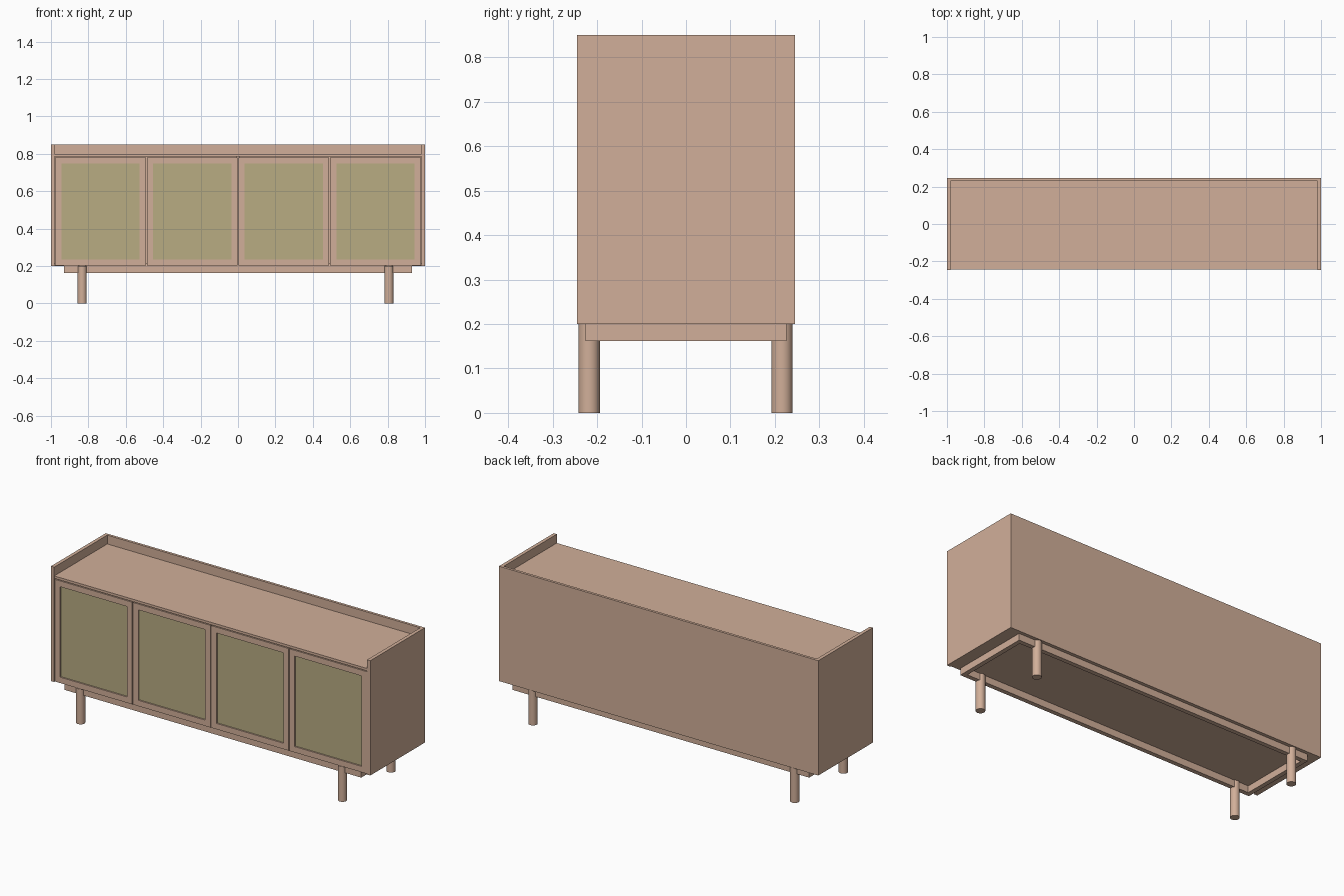
import bpy, bmesh, math
from mathutils import Matrix, Vector

if "Cube" in bpy.data.objects:
    bpy.data.objects.remove(bpy.data.objects["Cube"])


def material(name, color):
    m = bpy.data.materials.new(name)
    m.diffuse_color = (*color, 1.0)
    m.use_nodes = True
    m.node_tree.nodes["Principled BSDF"].inputs["Base Color"].default_value = m.diffuse_color
    return m


wood = material("light_wood", (0.64, 0.43, 0.32))
woven = material("woven_olive", (0.48, 0.415, 0.225))


def make(name, bm, mat):
    mesh = bpy.data.meshes.new(name)
    bm.to_mesh(mesh)
    bm.free()
    mesh.materials.append(mat)
    ob = bpy.data.objects.new(name, mesh)
    bpy.context.collection.objects.link(ob)
    return ob


def add_box(bm, lo, hi):
    lo, hi = Vector(lo), Vector(hi)
    m = Matrix.Translation((lo + hi) / 2) @ Matrix.Diagonal((*(hi - lo), 1))
    bmesh.ops.create_cube(bm, size=1, matrix=m)


def boxes(name, mat, *spans):
    bm = bmesh.new()
    for lo, hi in spans:
        add_box(bm, lo, hi)
    return make(name, bm, mat)


def frame_xz(name, mat, x0, x1, z0, z1, y0, y1, w):
    # four rails around an open rectangle facing the front
    return boxes(name, mat,
                 ((x0, y0, z0), (x0 + w, y1, z1)),
                 ((x1 - w, y0, z0), (x1, y1, z1)),
                 ((x0 + w, y0, z0), (x1 - w, y1, z0 + w)),
                 ((x0 + w, y0, z1 - w), (x1 - w, y1, z1)))


# cabinet body: sides and back rise above the top board to form a lip
D, B, H = 0.245, 0.20, 0.85
for label, s in (("left", -1), ("right", 1)):
    xs = sorted((s * 0.98, s))
    boxes(label + "_side", wood, ((xs[0], -D, B), (xs[1], D, H)))
boxes("back_panel", wood, ((-0.98, 0.23, B), (0.98, D, H)))
boxes("top_board", wood, ((-0.98, -D + 0.001, 0.786), (0.98, 0.23, 0.80)))
boxes("bottom_board", wood, ((-0.98, -0.222, B), (0.98, 0.23, 0.215)))
boxes("centre_divider", wood, ((-0.008, -0.215, 0.215), (0.008, 0.23, 0.786)))

# four framed doors with woven insets
pitch, gap = 0.49, 0.0025
for i in range(4):
    x0 = -0.98 + i * pitch + gap
    x1 = x0 + pitch - 2 * gap
    z0, z1, w = 0.203, 0.781, 0.033
    frame_xz(f"door_frame_{i + 1}", wood, x0, x1, z0, z1, -0.243, -0.223, w)
    boxes(f"door_inset_{i + 1}", woven,
          ((x0 + w, -0.235, z0 + w), (x1 - w, -0.228, z1 - w)))

# base frame under the body
X, Y, T, Z0 = 0.93, 0.226, 0.025, 0.162
boxes("base_frame", wood,
      ((-X, -Y, Z0), (X, -Y + T, B)),
      ((-X, Y - T, Z0), (X, Y, B)),
      ((-X, -Y + T, Z0), (-X + T, Y - T, B)),
      ((X - T, -Y + T, Z0), (X, Y - T, B)))

# round legs
for xl, x in (("left", -0.833), ("right", 0.807)):
    for yl, y in (("front", -0.218), ("back", 0.216)):
        bm = bmesh.new()
        bmesh.ops.create_cone(bm, cap_ends=True, segments=32, radius1=0.024,
                              radius2=0.024, depth=B,
                              matrix=Matrix.Translation((x, y, B / 2)))
        leg = make(f"{yl}_{xl}_leg", bm, wood)
        bpy.ops.object.select_all(action="DESELECT")
        leg.select_set(True)
        bpy.context.view_layer.objects.active = leg
        bpy.ops.object.shade_smooth_by_angle(angle=math.radians(30))
